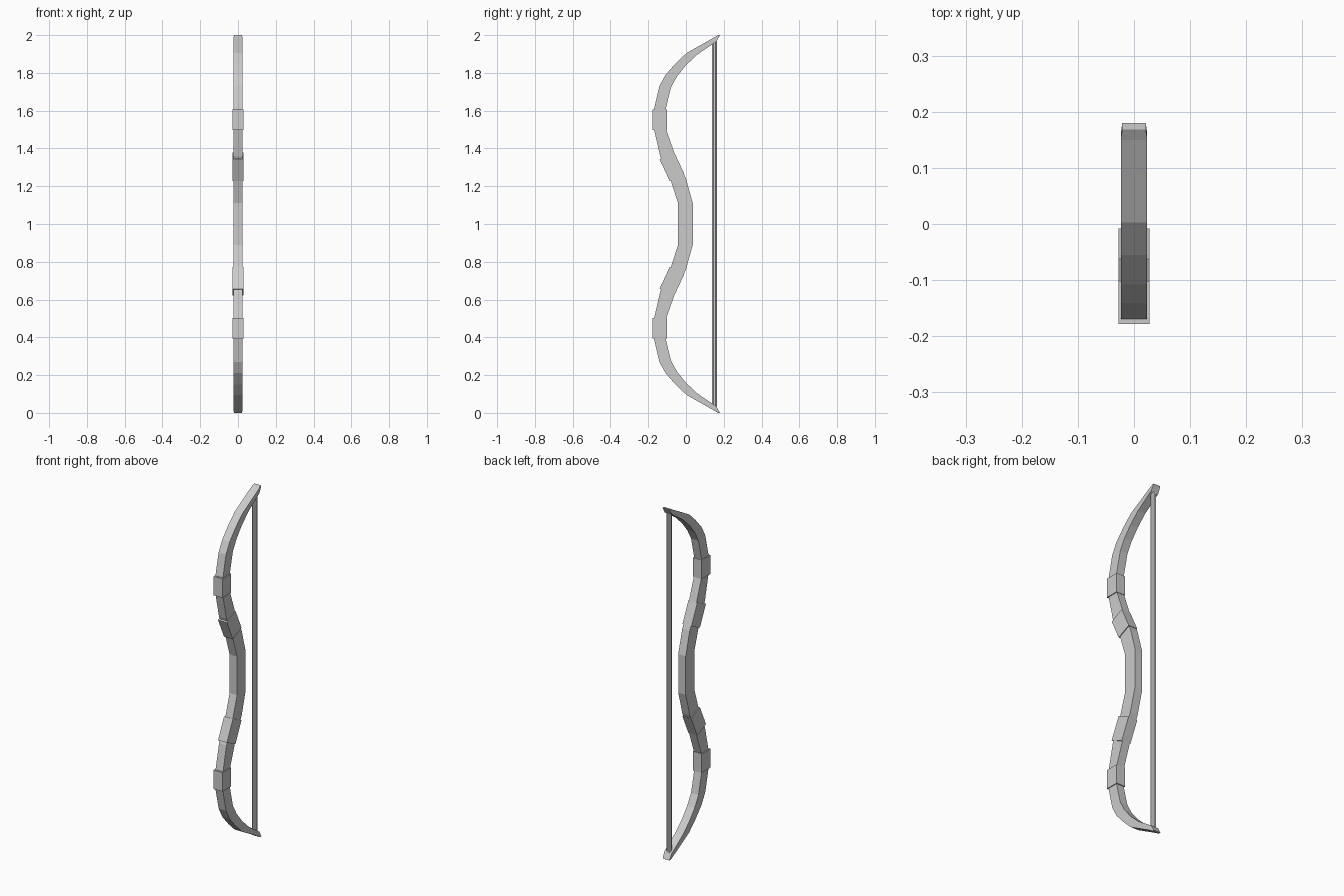
import bpy, bmesh, math
from mathutils import Matrix

if "Cube" in bpy.data.objects:
    bpy.data.objects.remove(bpy.data.objects["Cube"])


def finish(bm, name):
    bmesh.ops.recalc_face_normals(bm, faces=bm.faces)
    me = bpy.data.meshes.new(name)
    bm.to_mesh(me)
    bm.free()
    ob = bpy.data.objects.new(name, me)
    bpy.context.collection.objects.link(ob)
    return ob


# Upper half stations: front edge (y, z), back edge (y, z), half width
upper = [
    (-0.042, 1.11, 0.036, 1.11, 0.0235),
    (-0.080, 1.23, 0.000, 1.24, 0.0235),
    (-0.137, 1.36, -0.057, 1.365, 0.0235),
    (-0.169, 1.50, -0.105, 1.50, 0.0235),
    (-0.169, 1.61, -0.107, 1.61, 0.0235),
    (-0.141, 1.73, -0.079, 1.725, 0.0235),
    (-0.108, 1.79, -0.045, 1.785, 0.0235),
    (-0.055, 1.85, 0.000, 1.84, 0.0235),
    (0.003, 1.905, 0.060, 1.897, 0.0235),
    (0.150, 1.988, 0.160, 1.965, 0.0235),
    (0.168, 2.000, 0.180, 2.000, 0.021),
]
lower = [(a, 2 - b, c, 2 - d, w) for a, b, c, d, w in reversed(upper)]

# Bow stave: rectangular section lofted along the stations
bm = bmesh.new()
rings = []
for fy, fz, by, bz, w in lower + upper:
    rings.append([bm.verts.new(p) for p in
                  ((-w, fy, fz), (w, fy, fz), (w, by, bz), (-w, by, bz))])
for r, s in zip(rings, rings[1:]):
    for i in range(4):
        j = (i + 1) % 4
        bm.faces.new((r[i], r[j], s[j], s[i]))
bm.faces.new(rings[0])
bm.faces.new(rings[-1])
finish(bm, "bow_stave")


# Wraps: boxes around the stave, tilted to follow it
def wrap(name, y, z, depth, length, angle):
    bm = bmesh.new()
    m = (Matrix.Translation((0, y, z)) @ Matrix.Rotation(angle, 4, 'X')
         @ Matrix.Diagonal((0.056, depth, length, 1)))
    bmesh.ops.create_cube(bm, size=1, matrix=m)
    finish(bm, name)


for side, s in (("upper", 1), ("lower", -1)):
    wrap(side + "_limb_wrap", -0.14, 1 + s * 0.552, 0.077, 0.108, 0)
    wrap(side + "_grip_wrap", -0.074, 1 + s * 0.303, 0.086, 0.128,
         s * math.radians(25))

# Bowstring: eight-sided rod between the tips
bm = bmesh.new()
bmesh.ops.create_cone(
    bm, cap_ends=True, segments=8, radius1=0.014, radius2=0.014, depth=1.934,
    matrix=Matrix.Translation((0, 0.15, 1)) @ Matrix.Rotation(math.pi / 8, 4, 'Z'))
finish(bm, "bowstring")
